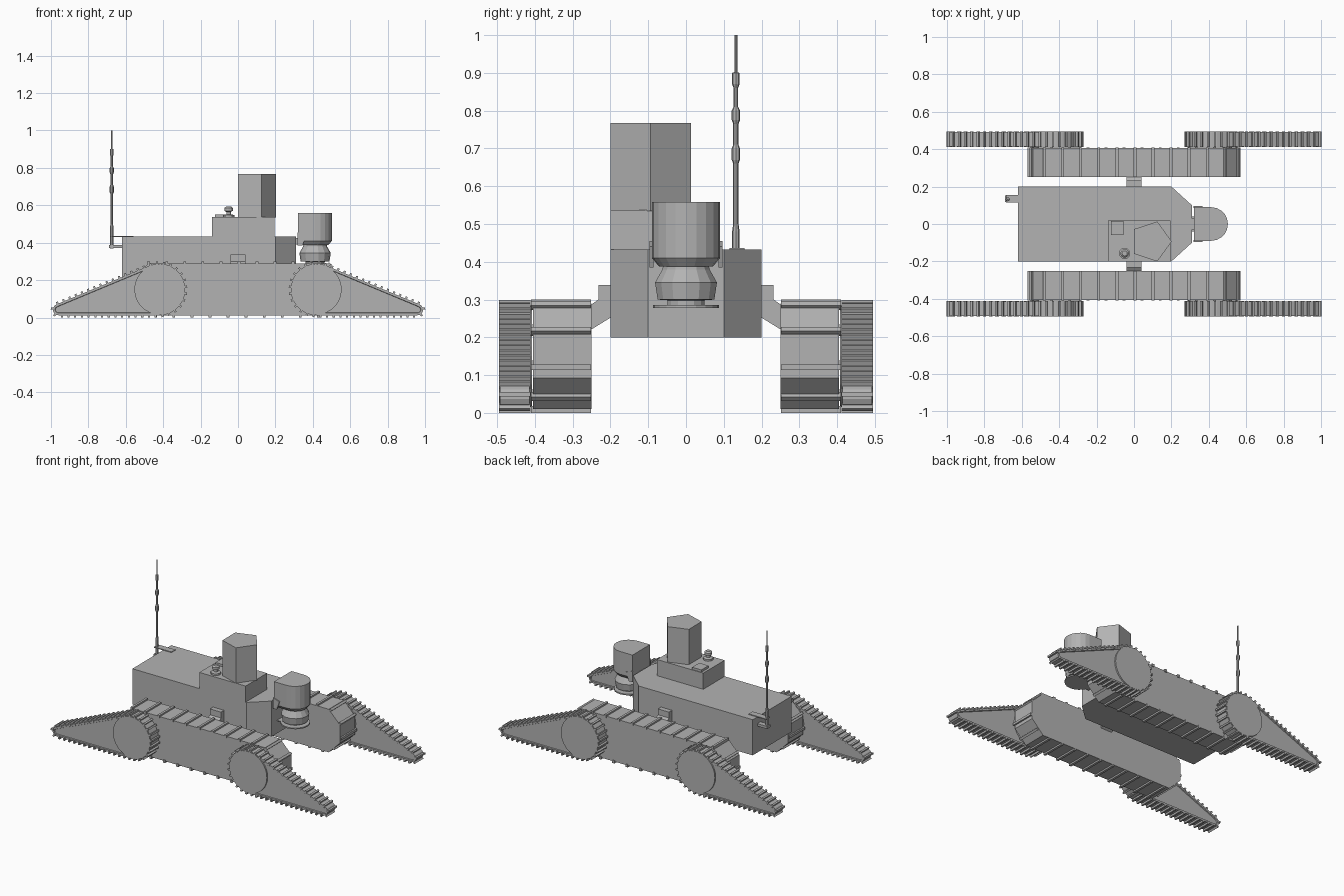
import bpy, bmesh, math
from mathutils import Matrix, Vector

if "Cube" in bpy.data.objects:
    bpy.data.objects.remove(bpy.data.objects["Cube"])

grey = bpy.data.materials.new("plain grey")
grey.diffuse_color = (0.45, 0.45, 0.45, 1)
grey.use_nodes = True
grey.node_tree.nodes["Principled BSDF"].inputs["Base Color"].default_value = grey.diffuse_color


def finish(name, bm, mirror=None, smooth=False):
    bmesh.ops.recalc_face_normals(bm, faces=bm.faces)
    me = bpy.data.meshes.new(name)
    bm.to_mesh(me)
    bm.free()
    me.materials.append(grey)
    ob = bpy.data.objects.new(name, me)
    bpy.context.collection.objects.link(ob)
    if mirror:
        m = ob.modifiers.new("mirror", 'MIRROR')
        m.use_axis = mirror
        m.use_mirror_merge = False
    if smooth:
        bpy.ops.object.select_all(action='DESELECT')
        ob.select_set(True)
        bpy.context.view_layer.objects.active = ob
        bpy.ops.object.shade_smooth_by_angle(angle=math.radians(35))
    return ob


def extrude(bm, pts, axis, a, b):
    """Prism of a 2D outline along x, y or z; returns the two end caps."""
    def put(p, t):
        return {'x': (t, p[0], p[1]), 'y': (p[0], t, p[1]), 'z': (p[0], p[1], t)}[axis]
    va = [bm.verts.new(put(p, a)) for p in pts]
    vb = [bm.verts.new(put(p, b)) for p in pts]
    n = len(pts)
    for i in range(n):
        bm.faces.new((va[i], va[(i + 1) % n], vb[(i + 1) % n], vb[i]))
    return [bm.faces.new(va), bm.faces.new(vb)]


def prism(name, pts, axis, a, b, mirror=None):
    bm = bmesh.new()
    extrude(bm, pts, axis, a, b)
    return finish(name, bm, mirror)


def box(name, x0, x1, y0, y1, z0, z1, mirror=None):
    return prism(name, [(x0, y0), (x1, y0), (x1, y1), (x0, y1)], 'z', z0, z1, mirror)


def lathe(name, profile, cx, cy, sides, smooth=False):
    bm = bmesh.new()
    rings = [[bm.verts.new((cx + r * math.cos(math.tau * i / sides),
                            cy + r * math.sin(math.tau * i / sides), z))
              for i in range(sides)] for r, z in profile]
    for lo, hi in zip(rings, rings[1:]):
        for i in range(sides):
            j = (i + 1) % sides
            bm.faces.new((lo[i], lo[j], hi[j], hi[i]))
    bm.faces.new(rings[0])
    bm.faces.new(rings[-1])
    return finish(name, bm, None, smooth)


def arc(cx, cz, r, a0, a1, n):
    return [(cx + r * math.cos(a0 + (a1 - a0) * i / n),
             cz + r * math.sin(a0 + (a1 - a0) * i / n)) for i in range(n + 1)]


def tread_bars(bm, path, y0, y1, count, width, height):
    """Bars spaced evenly round a closed counter-clockwise path in the xz plane."""
    pts = [Vector(p) for p in path]
    segs = list(zip(pts, pts[1:] + pts[:1]))
    pitch = sum((b - a).length for a, b in segs) / count
    walked, k = 0.0, 0
    for a, b in segs:
        length = (b - a).length
        while k < count and (k + 0.5) * pitch <= walked + length:
            t = (b - a) / length
            p = a + t * ((k + 0.5) * pitch - walked)
            nrm = Vector((t.y, -t.x))
            c = p + nrm * (height / 2 - 0.004)
            mat = Matrix(((t.x * width, 0, nrm.x * (height + 0.008), c.x),
                          (0, y1 - y0, 0, (y0 + y1) / 2),
                          (t.y * width, 0, nrm.y * (height + 0.008), c.y),
                          (0, 0, 0, 1)))
            bmesh.ops.create_cube(bm, size=1, matrix=mat)
            k += 1
        walked += length


WX, WZ = 0.42, 0.15          # wheel centre
XY, YY = (True, True, False), (False, True, False)

# main tracks: octagonal ends, wide cross bars
R8 = 0.14 / math.cos(math.pi / 8)
s = math.radians(67.5)
main = arc(WX, WZ, R8, -s, s, 3) + arc(-WX, WZ, R8, math.pi - s, math.pi + s, 3)
bm = bmesh.new()
caps = extrude(bm, main, 'y', 0.25, 0.405)
bmesh.ops.inset_individual(bm, faces=caps, thickness=0.012, depth=0)
tread_bars(bm, main, 0.252, 0.41, 27, 0.015, 0.01)
finish("main_track", bm, YY)

# flippers: big wheel tapering to a small tip
r1, r2, tx, tz = 0.138, 0.03, 0.96, 0.042
d = Vector((tx - WX, tz - WZ))
axis, phi = math.atan2(d.y, d.x), math.acos((r1 - r2) / d.length)
flip = (arc(tx, tz, r2, axis - phi, axis + phi, 6)
        + arc(WX, WZ, r1, axis + phi, axis + math.tau - phi, 16))
bm = bmesh.new()
caps = extrude(bm, flip, 'y', 0.414, 0.492)
bmesh.ops.recalc_face_normals(bm, faces=bm.faces)
bmesh.ops.inset_individual(bm, faces=caps, thickness=0.012, depth=0)
bmesh.ops.inset_individual(bm, faces=caps, thickness=0.002, depth=-0.006)
tread_bars(bm, flip, 0.412, 0.495, 46, 0.011, 0.012)
finish("flipper", bm, XY)
prism("flipper_hub", arc(WX, WZ, 0.134, 0, math.tau * 31 / 32, 31), 'y', 0.408, 0.495, XY)

# hull with chamfered nose
prism("hull", [(-0.62, -0.2), (0.2, -0.2), (0.31, -0.1), (0.31, 0.1), (0.2, 0.2), (-0.62, 0.2)],
      'z', 0.2, 0.432)

# side brackets joining hull and tracks
prism("track_bracket", [(0.19, 0.338), (0.232, 0.338), (0.232, 0.3), (0.26, 0.28),
                        (0.26, 0.215), (0.19, 0.258)], 'x', -0.04, 0.04, YY)

# equipment box, pentagonal tower, small switch box and knob
box("equipment_box", -0.138, 0.195, -0.2, 0.02, 0.43, 0.537)
prism("sensor_tower", arc(0.09, -0.0935, 0.112, 0, math.tau * 0.8, 4), 'z', 0.535, 0.767)
box("switch_box", -0.122, -0.055, -0.058, 0.016, 0.535, 0.552)
lathe("knob", [(0.03, 0.535), (0.03, 0.548), (0.012, 0.552), (0.012, 0.565), (0.023, 0.57),
               (0.023, 0.585), (0.014, 0.593)], -0.05, -0.157, 12)

# antenna on its rear bracket
box("antenna_arm", -0.69, -0.61, 0.118, 0.152, 0.372, 0.388)
box("antenna_plate", -0.685, -0.56, 0.115, 0.155, 0.431, 0.437)
lathe("antenna", [(0.01, 0.37), (0.01, 0.48), (0.007, 0.50), (0.007, 0.66), (0.011, 0.67),
                  (0.011, 0.70), (0.007, 0.71), (0.007, 0.765), (0.011, 0.775), (0.011, 0.80),
                  (0.006, 0.81), (0.006, 0.86), (0.01, 0.87), (0.01, 0.90), (0.004, 0.902),
                  (0.004, 1.0)], -0.675, 0.132, 8)

# camera turret on the nose
TX = 0.412
lathe("turret_base", [(0.087, 0.278), (0.087, 0.286)], TX, 0, 20)
box("turret_shelf", 0.3, TX, -0.04, 0.04, 0.279, 0.285)
lathe("turret_neck", [(0.05, 0.28), (0.05, 0.298), (0.077, 0.30), (0.084, 0.345),
                      (0.064, 0.38), (0.06, 0.40)], TX, 0, 14)
bm = bmesh.new()
head = [(0.322, 0.09)] + [(0.322, -0.09)] + arc(TX, 0, 0.09, -math.pi / 2, math.pi / 2, 10)
caps = extrude(bm, head, 'z', 0.388, 0.558)
low = set(caps[0].verts)
for v in low:                 # tapered underside
    v.co.x = TX + (v.co.x - TX) * 0.8
    v.co.y *= 0.8
bmesh.ops.bisect_plane(bm, geom=bm.verts[:] + bm.edges[:] + bm.faces[:],
                       plane_co=(0, 0, 0.41), plane_no=(0, 0, 1))
for v in bm.verts:
    if abs(v.co.z - 0.41) < 1e-4:
        f = 0.09 / (0.09 * (0.8 + 0.2 * 0.022 / 0.17))
        v.co.x = TX + (v.co.x - TX) * f
        v.co.y *= f
finish("turret_head", bm)
prism("turret_arm", [(0.318, 0.385), (0.345, 0.385), (0.365, 0.44), (0.318, 0.455)],
      'y', 0.086, 0.096, YY)
box("turret_mount", 0.305, 0.325, -0.03, 0.03, 0.39, 0.425)
